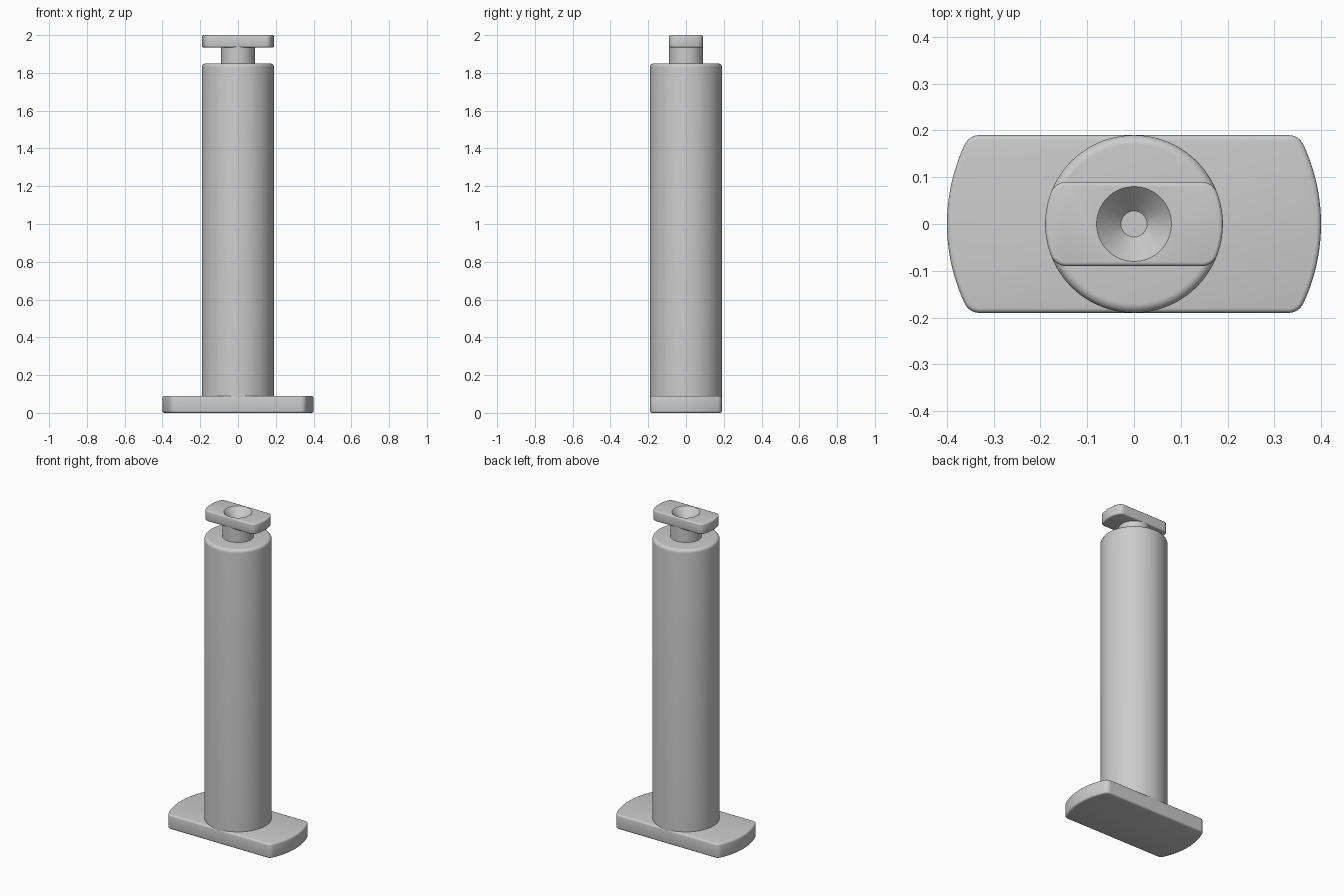
import bpy, bmesh, math

cube = bpy.data.objects.get("Cube")
if cube:
    bpy.data.objects.remove(cube, do_unlink=True)

GREY = (0.6, 0.6, 0.6, 1.0)
metal = bpy.data.materials.new("plain_grey")
metal.use_nodes = True
metal.diffuse_color = GREY
metal.node_tree.nodes["Principled BSDF"].inputs["Base Color"].default_value = GREY


def finish(name, bm):
    """Turn a bmesh into a smooth-shaded object with sharp edges kept."""
    bmesh.ops.recalc_face_normals(bm, faces=bm.faces)
    mesh = bpy.data.meshes.new(name)
    bm.to_mesh(mesh)
    bm.free()
    mesh.materials.append(metal)
    obj = bpy.data.objects.new(name, mesh)
    bpy.context.collection.objects.link(obj)
    return obj


def activate(obj):
    bpy.ops.object.select_all(action='DESELECT')
    obj.select_set(True)
    bpy.context.view_layer.objects.active = obj


def smooth(obj):
    activate(obj)
    bpy.ops.object.shade_smooth_by_angle(angle=math.radians(35))


def lathe(name, profile, steps=96):
    """Spin a closed (radius, height) profile around z."""
    bm = bmesh.new()
    verts = [bm.verts.new((r, 0, z)) for r, z in profile]
    edges = [bm.edges.new(pair) for pair in zip(verts, verts[1:])]
    bmesh.ops.spin(bm, geom=verts + edges, axis=(0, 0, 1), cent=(0, 0, 0),
                   angle=math.tau, steps=steps)
    bmesh.ops.remove_doubles(bm, verts=bm.verts, dist=1e-5)
    return finish(name, bm)


def rounded_plate(name, radius, half_width, corner, bottom, top, bevel):
    """Disc trimmed by two parallel sides, with rounded corners and edges."""
    cy = half_width - corner
    cx = math.sqrt((radius - corner) ** 2 - cy ** 2)
    a = math.atan2(cy, cx)
    arc = [a * (2 * i / 24 - 1) for i in range(25)]
    fillet = [a + (math.pi / 2 - a) * i / 8 for i in range(1, 9)]
    side = [(cx + corner * math.cos(-t), -cy + corner * math.sin(-t)) for t in reversed(fillet)]
    side += [(radius * math.cos(t), radius * math.sin(t)) for t in arc]
    side += [(cx + corner * math.cos(t), cy + corner * math.sin(t)) for t in fillet]
    outline = side + [(-x, -y) for x, y in side]
    bm = bmesh.new()
    face = bm.faces.new([bm.verts.new((x, y, bottom)) for x, y in outline])
    up = bmesh.ops.extrude_face_region(bm, geom=[face])["geom"]
    bmesh.ops.translate(bm, vec=(0, 0, top - bottom),
                        verts=[v for v in up if isinstance(v, bmesh.types.BMVert)])
    if not face.is_valid or len([f for f in bm.faces if len(f.verts) > 4]) < 2:
        bm.faces.new([v for v in bm.verts if v.co.z < bottom + 1e-6])
    obj = finish(name, bm)
    mod = obj.modifiers.new("edge_round", 'BEVEL')
    mod.width, mod.segments = bevel, 3
    mod.limit_method, mod.angle_limit = 'ANGLE', math.radians(50)
    activate(obj)
    bpy.ops.object.modifier_apply(modifier=mod.name)
    return obj


# Foot plate
smooth(rounded_plate("base_plate", 0.4, 0.19, 0.035, 0.0, 0.09, 0.01))

# Main column with a rounded top rim
R, TOP, F = 0.19, 1.85, 0.02
rim = [(R - F + F * math.cos(t), TOP - F + F * math.sin(t))
       for t in (math.pi / 2 * i / 6 for i in range(7))]
smooth(lathe("column", [(0, 0.08), (R, 0.08)] + rim + [(0, TOP)]))

# Slim neck under the head
smooth(lathe("neck", [(0, 1.84), (0.089, 1.84), (0.089, 1.94), (0, 1.94)], 64))

# Head plate with a conical countersink
head = rounded_plate("head_plate", R, 0.09, 0.035, 1.935, 2.0, 0.008)
cutter = lathe("countersink_cutter",
               [(0, 1.945), (0.028, 1.945), (0.08, 2.0), (0.08, 2.05), (0, 2.05)], 64)
cutter.hide_render = True
cut = head.modifiers.new("countersink", 'BOOLEAN')
cut.operation, cut.object, cut.solver = 'DIFFERENCE', cutter, 'EXACT'
activate(head)
bpy.ops.object.modifier_apply(modifier=cut.name)
bpy.data.objects.remove(cutter, do_unlink=True)
smooth(head)
